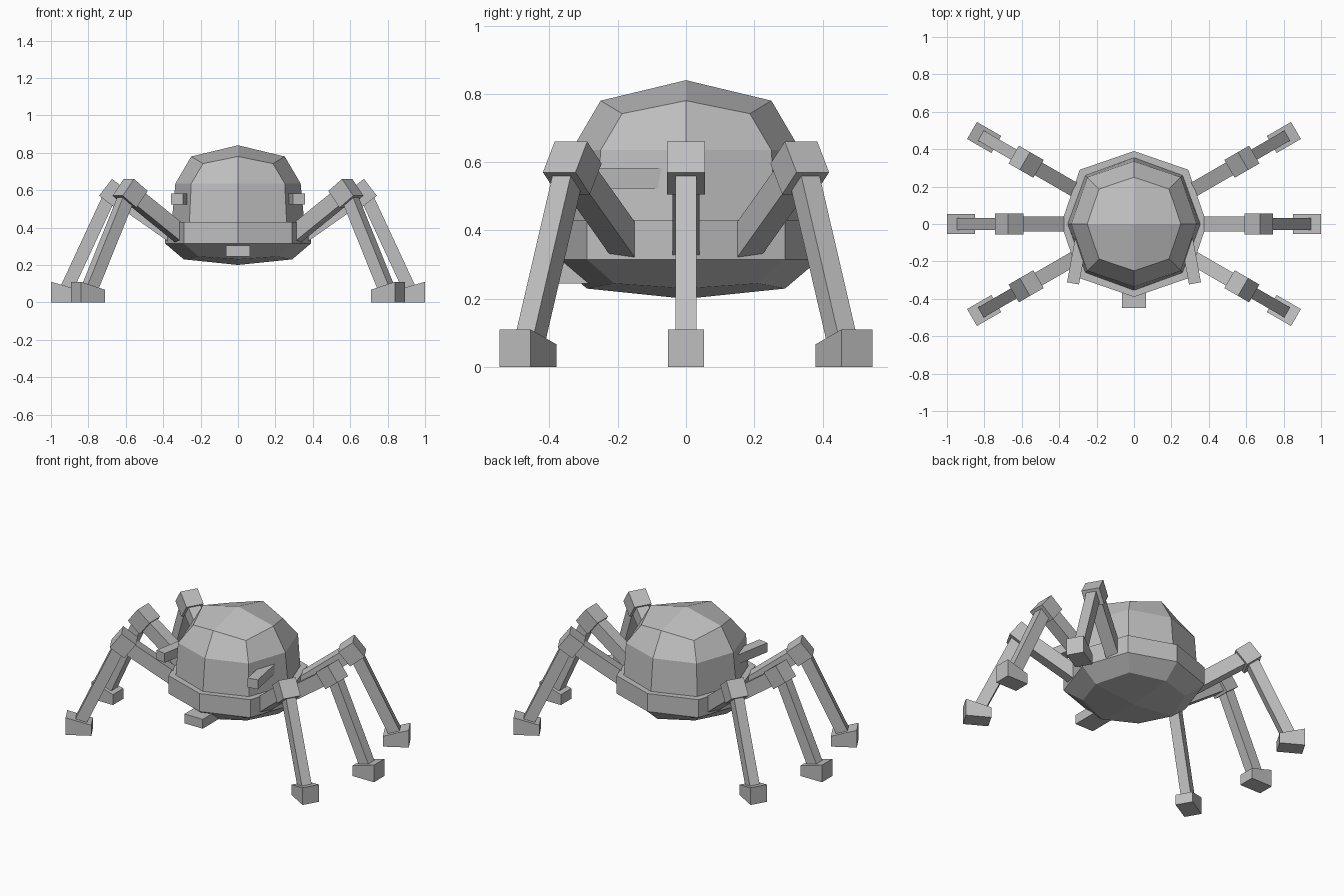
import bpy, bmesh
from math import radians, atan2, cos, sin, pi
from mathutils import Matrix, Vector

cube = bpy.data.objects.get("Cube")
if cube:
    bpy.data.objects.remove(cube, do_unlink=True)

# Single hull colour
grey = bpy.data.materials.new("hull grey")
grey.use_nodes = True
COLOUR = (0.52, 0.52, 0.52, 1)
grey.diffuse_color = COLOUR
grey.node_tree.nodes["Principled BSDF"].inputs["Base Color"].default_value = COLOUR


def finish(name, bm):
    bmesh.ops.recalc_face_normals(bm, faces=bm.faces)
    mesh = bpy.data.meshes.new(name)
    bm.to_mesh(mesh)
    bm.free()
    mesh.materials.append(grey)
    obj = bpy.data.objects.new(name, mesh)
    bpy.context.scene.collection.objects.link(obj)
    return obj


def box(name, size, matrix, shape=None):
    """Box of a given size, optionally reshaped vertex by vertex, then placed."""
    bm = bmesh.new()
    bmesh.ops.create_cube(bm, size=1)
    for v in bm.verts:
        v.co = Vector(a * b for a, b in zip(v.co, size))
        if shape:
            shape(v)
    bm.transform(matrix)
    return finish(name, bm)


def beam(name, start, end, width, depth, turn):
    """Square bar between two (radius, height) points, turned about z."""
    a, b = Vector((start[0], 0, start[1])), Vector((end[0], 0, end[1]))
    d = b - a
    place = Matrix.Translation((a + b) / 2) @ Matrix.Rotation(atan2(-d.z, d.x), 4, 'Y')
    return box(name, (d.length, width, depth), turn @ place)


def shell(name, rings, top=None, bottom=None):
    """Eight-sided shell; each ring is (axis radius, axis z, diagonal offset, diagonal z)."""
    bm = bmesh.new()
    loops = []
    for ra, za, rd, zd in rings:
        loop = []
        for i in range(8):
            r, z = (rd * 2 ** 0.5, zd) if i % 2 else (ra, za)
            loop.append(bm.verts.new((r * cos(i * pi / 4), r * sin(i * pi / 4), z)))
        loops.append(loop)
    for low, high in zip(loops, loops[1:]):
        for i in range(8):
            j = (i + 1) % 8
            bm.faces.new((low[i], low[j], high[j], high[i]))
    for loop, z in ((loops[0], bottom), (loops[-1], top)):
        if z is None:
            bm.faces.new(loop)
            continue
        tip = bm.verts.new((0, 0, z))
        for i in range(0, 8, 2):
            bm.faces.new((tip, loop[i], loop[i + 1], loop[(i + 2) % 8]))
    return finish(name, bm)


# Body: lower hull with vertical band, and dome above it
shell("lower_hull", [(0.29, 0.23, 0.21, 0.245),
                     (0.39, 0.315, 0.29, 0.315),
                     (0.39, 0.43, 0.29, 0.43)], bottom=0.2)
shell("dome", [(0.355, 0.425, 0.26, 0.425),
               (0.335, 0.635, 0.25, 0.635),
               (0.25, 0.78, 0.187, 0.742)], top=0.84)

# Front block under the rim
box("front_block", (0.13, 0.25, 0.06), Matrix.Translation((0, -0.325, 0.275)))

# Side barrels, splayed slightly outward toward the front
for side, label in ((1, "left"), (-1, "right")):
    place = Matrix.Translation((side * 0.297, -0.16, 0.553)) @ Matrix.Rotation(side * radians(10.5), 4, 'Z')
    box(label + "_barrel", (0.065, 0.32, 0.06), place)


def slope_foot(v):
    # lower the inner top edge
    if v.co.z > 0 and v.co.x < 0:
        v.co.z -= 0.043


# Six legs: three on each side
for base, label in ((0, "left"), (180, "right")):
    for angle, spot in ((-30, "front"), (0, "middle"), (30, "back")):
        turn = Matrix.Rotation(radians(base + (angle if base == 0 else -angle)), 4, 'Z')
        name = f"{label}_{spot}_"
        beam(name + "upper_leg", (0.31, 0.333), (0.666, 0.583), 0.078, 0.085, turn)
        beam(name + "lower_leg", (0.676, 0.59), (0.92, 0.065), 0.062, 0.07, turn)
        knee = Matrix.Translation((0.666, 0, 0.583)) @ Matrix.Rotation(radians(52.5), 4, 'Y')
        box(name + "knee", (0.113, 0.11, 0.106), turn @ knee)
        box(name + "foot", (0.15, 0.105, 0.11),
            turn @ Matrix.Translation((0.925, 0, 0.055)), slope_foot)
